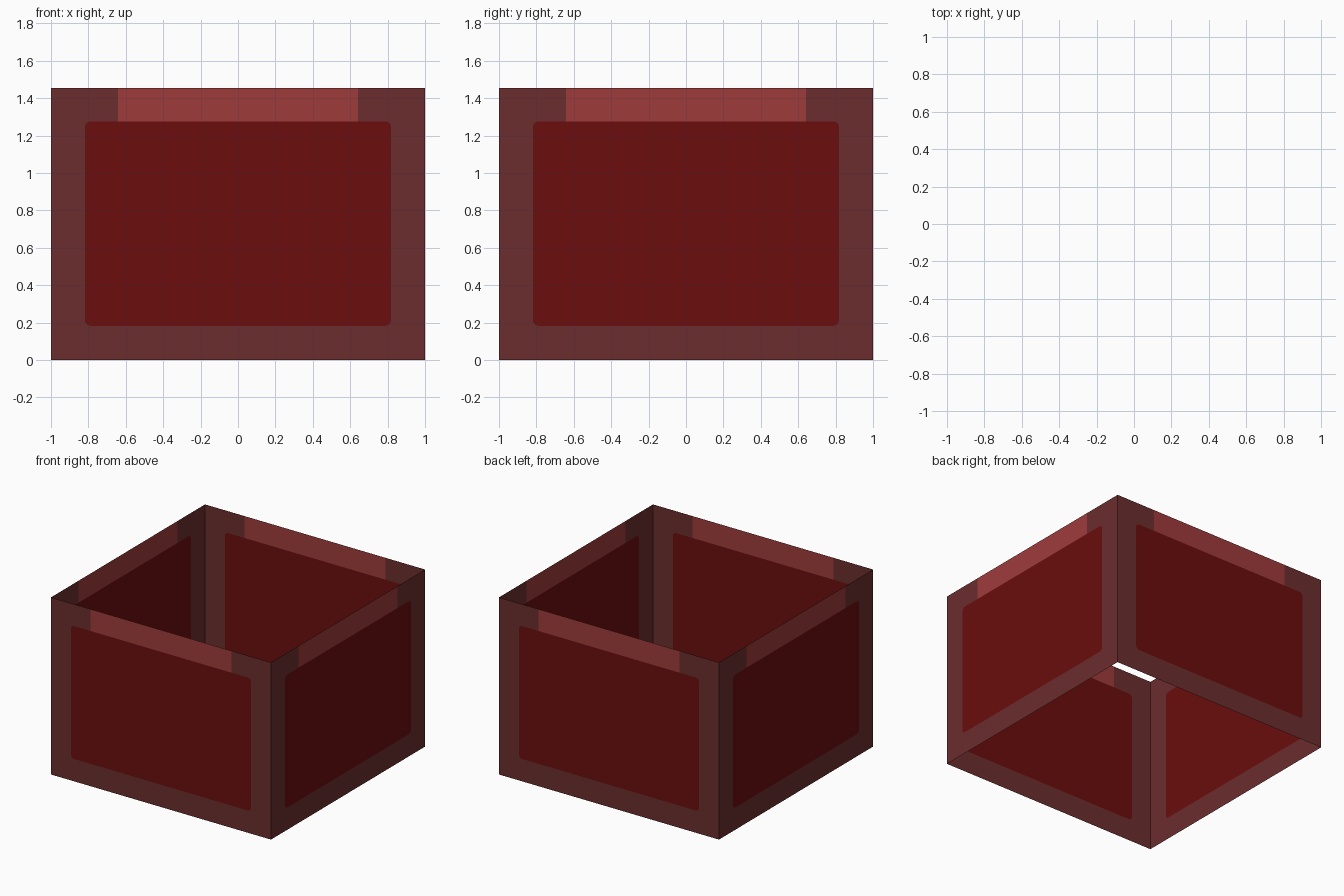
import bpy, bmesh, math
from mathutils import Matrix

if "Cube" in bpy.data.objects:
    bpy.data.objects.remove(bpy.data.objects["Cube"])

H = 1.455            # wall height
PX, Z0, Z1 = 0.818, 0.183, 1.275   # panel half width, bottom, top
SX, R = 0.642, 0.03  # light strip half width, panel corner radius


def mat(name, rgb):
    m = bpy.data.materials.new(name)
    lin = [(c / 255 / 12.92) if c < 11 else ((c / 255 + 0.055) / 1.055) ** 2.4 for c in rgb]
    m.diffuse_color = (*lin, 1)
    m.use_nodes = True
    m.node_tree.nodes["Principled BSDF"].inputs["Base Color"].default_value = m.diffuse_color
    return m


mats = [mat("dusky red frame", (107, 45, 46)),
        mat("deep red panel", (107, 13, 13)),
        mat("light red strip", (159, 59, 59))]


def arc(cx, cz, start, n=5):
    return [(cx + R * math.cos(math.radians(start + 90 * i / n)),
             cz + R * math.sin(math.radians(start + 90 * i / n))) for i in range(n + 1)]


# rounded panel corners, counter-clockwise from bottom left
bl = arc(-PX + R, Z0 + R, 180)
br = arc(PX - R, Z0 + R, 270)
tr = arc(PX - R, Z1 - R, 0)
tl = arc(-PX + R, Z1 - R, 90)
corners = [((-1, 0), bl), ((1, 0), br), ((1, H), tr), ((-1, H), tl)]
sl, sr = (-SX, Z1), (SX, Z1)          # strip ends on the panel's top edge

faces = [(bl + br + tr + [sr, sl] + tl, 1),            # panel
         ([sl, sr, (SX, H), (-SX, H)], 2)]             # light strip
for i, (o, a) in enumerate(corners):
    for p, q in zip(a, a[1:]):                         # fan round each corner
        faces.append(([o, q, p], 0))
    o2, a2 = corners[(i + 1) % 4]
    if i != 2:                                         # straight frame sides
        faces.append(([o, o2, a2[0], a[-1]], 0))
faces.append(([tr[-1], (1, H), (SX, H), sr], 0))       # top frame beside strip
faces.append(([(-1, H), tl[0], sl, (-SX, H)], 0))


def wall(name, turn):
    bm = bmesh.new()
    for pts, mi in faces:
        bm.faces.new([bm.verts.new((x, -1, z)) for x, z in pts]).material_index = mi
    bmesh.ops.remove_doubles(bm, verts=bm.verts, dist=1e-5)
    bm.transform(Matrix.Rotation(math.radians(turn), 4, 'Z'))
    me = bpy.data.meshes.new(name)
    bm.to_mesh(me)
    bm.free()
    for m in mats:
        me.materials.append(m)
    bpy.context.collection.objects.link(bpy.data.objects.new(name, me))


# four thin walls, open above and below
for k, side in enumerate(["front", "right", "back", "left"]):
    wall(side + "_wall", 90 * k)
